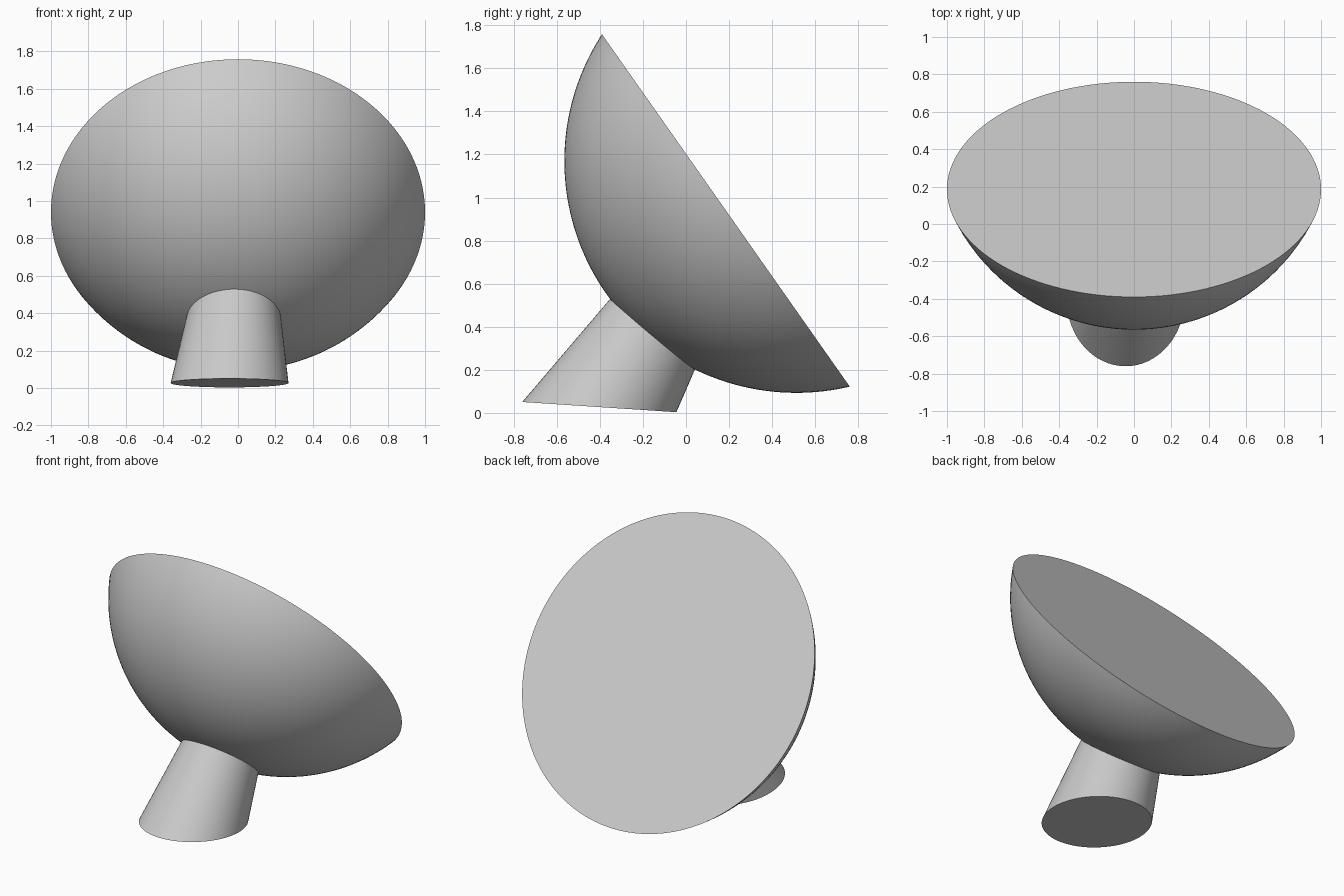
import bpy, bmesh, math
from mathutils import Vector, Matrix

cube = bpy.data.objects.get("Cube")
if cube:
    bpy.data.objects.remove(cube, do_unlink=True)

grey = bpy.data.materials.new("light_grey")
grey.use_nodes = True
grey.diffuse_color = (0.6, 0.6, 0.6, 1)
grey.node_tree.nodes["Principled BSDF"].inputs["Base Color"].default_value = (0.6, 0.6, 0.6, 1)


def loft(name, rings):
    """Skin a list of closed rings and cap both ends."""
    bm = bmesh.new()
    loops = [[bm.verts.new(p) for p in ring] for ring in rings]
    for a, b in zip(loops, loops[1:]):
        n = len(a)
        for i in range(n):
            j = (i + 1) % n
            bm.faces.new((a[i], a[j], b[j], b[i]))
    bm.faces.new(loops[0])
    bm.faces.new(loops[-1])
    bmesh.ops.recalc_face_normals(bm, faces=bm.faces)
    mesh = bpy.data.meshes.new(name)
    bm.to_mesh(mesh)
    bm.free()
    mesh.materials.append(grey)
    obj = bpy.data.objects.new(name, mesh)
    bpy.context.collection.objects.link(obj)
    bpy.ops.object.select_all(action='DESELECT')
    obj.select_set(True)
    bpy.context.view_layer.objects.active = obj
    bpy.ops.object.shade_smooth_by_angle(angle=math.radians(30))
    return obj


def ellipse(rx, ry, z, count):
    return [Vector((rx * math.cos(a), ry * math.sin(a), z))
            for a in (2 * math.pi * i / count for i in range(count))]


# Bowl: a solid spherical cap with a flat, tilted face
offset = 0.4
radius = math.hypot(1, offset)
rim_angle = math.atan2(1, offset)
steps = 40
rings = []
for k in range(steps):
    a = rim_angle * (1 - k / steps)
    rings.append(ellipse(radius * math.sin(a), radius * math.sin(a),
                         offset - radius * math.cos(a), 128))
bowl = loft("bowl", rings)
face_normal = Vector((0, 1.635, 1.15))
bowl.matrix_world = (Matrix.Translation((0, 0.185, 0.94))
                     @ face_normal.to_track_quat('Z', 'Y').to_matrix().to_4x4())

# Foot: a slanted, tapering stem that runs into the bowl
base_centre = Vector((-0.045, -0.4025, 0.027))
apex = Vector((0.065, 0.74, 1.81))
base = [base_centre + Vector((p.x, p.y, -0.066 * p.y))
        for p in ellipse(0.315, 0.358, 0, 64)]
loft("foot", [base, [p.lerp(apex, 0.32) for p in base]])
